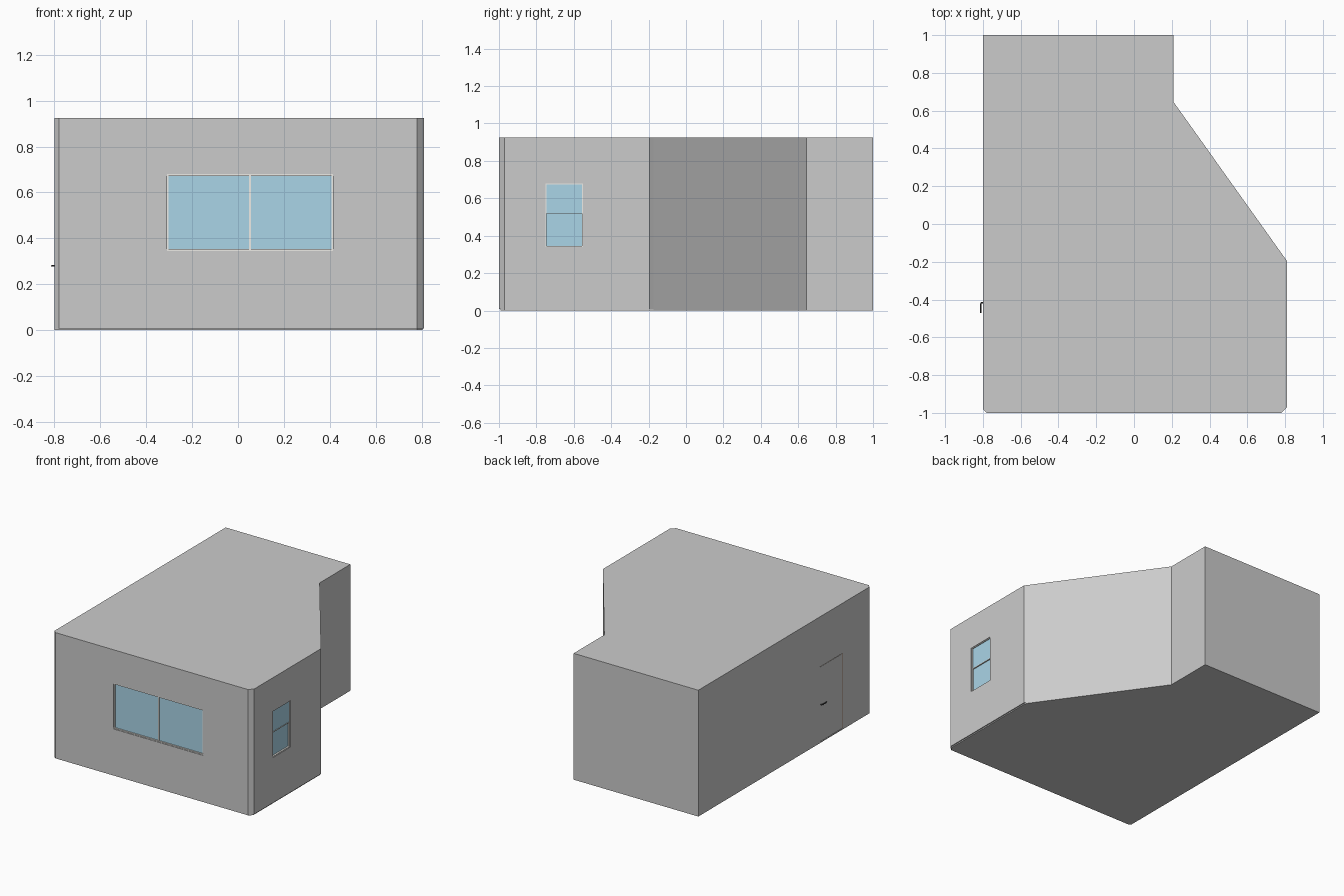
import bpy, bmesh
from mathutils import Vector

if "Cube" in bpy.data.objects:
    bpy.data.objects.remove(bpy.data.objects["Cube"])

HEIGHT = 0.925
WALL = 0.03
OUTLINE = [(-0.8, 1), (-0.8, -0.98), (-0.78, -1), (0.78, -1), (0.81, -0.97),
           (0.81, -0.195), (0.795, -0.175), (0.21, 0.645), (0.21, 1)]


def material(name, color):
    m = bpy.data.materials.new(name)
    m.diffuse_color = (*color, 1)
    m.use_nodes = True
    m.node_tree.nodes["Principled BSDF"].inputs["Base Color"].default_value = m.diffuse_color
    return m


GLASS = material("glass", (0.40, 0.66, 0.80))
FRAME = material("window_frame", (0.85, 0.84, 0.80))
WOOD = material("door_frame", (0.35, 0.22, 0.14))
METAL = material("dark_metal", (0.05, 0.05, 0.05))


def finish(name, bm, mat=None):
    bmesh.ops.recalc_face_normals(bm, faces=bm.faces)
    me = bpy.data.meshes.new(name)
    bm.to_mesh(me)
    bm.free()
    ob = bpy.data.objects.new(name, me)
    bpy.context.collection.objects.link(ob)
    if mat:
        me.materials.append(mat)
    return ob


def box(name, a, b, mat=None):
    a, b = Vector(a), Vector(b)
    bm = bmesh.new()
    bmesh.ops.create_cube(bm, size=1)
    for v in bm.verts:
        v.co = Vector(((a[i] + b[i]) / 2 + v.co[i] * (b[i] - a[i]) for i in range(3)))
    return finish(name, bm, mat)


def prism(name, outline, z0, z1, hollow=0):
    bm = bmesh.new()
    face = bm.faces.new([bm.verts.new((x, y, z0)) for x, y in outline])
    bm.normal_update()
    if hollow:
        bmesh.ops.inset_individual(bm, faces=[face], thickness=hollow, use_even_offset=True)
        bmesh.ops.delete(bm, geom=[face], context='FACES_ONLY')
    ext = bmesh.ops.extrude_face_region(bm, geom=bm.faces[:], use_keep_orig=True)
    top = [g for g in ext["geom"] if isinstance(g, bmesh.types.BMVert)]
    bmesh.ops.translate(bm, verts=top, vec=(0, 0, z1 - z0))
    return finish(name, bm)


# Shell: floor, walls, ceiling
floor_outline = [(min(x, 0.803), max(y, -0.993)) for x, y in OUTLINE]
prism("floor", floor_outline, 0, 0.009)
walls = prism("walls", OUTLINE, 0.008, HEIGHT - 0.01, WALL)
prism("ceiling", OUTLINE, HEIGHT - 0.01, HEIGHT)


def cut(name, a, b):
    cutter = box(name, a, b)
    cutter.hide_render = True
    cutter.hide_set(True)
    mod = walls.modifiers.new(name, 'BOOLEAN')
    mod.operation = 'DIFFERENCE'
    mod.solver = 'EXACT'
    mod.object = cutter


def front(u, d, z):
    return (u, -1 + d, z)


def side(u, d, z):
    return (0.81 - d, u, z)


def window(name, at, u0, u1, z0, z1, t, split):
    """Opening, edge bars, one dividing bar and two panes, d is depth into the wall."""
    cut(name + "_opening", at(u0, -0.05, z0), at(u1, 0.06, z1))

    def bar(part, ua, ub, za, zb, d0=0.004, d1=0.026, mat=FRAME):
        box(f"{name}_{part}", at(ua, d0, za), at(ub, d1, zb), mat)

    bar("left_jamb", u0, u0 + t, z0, z1, 0.007)
    bar("right_jamb", u1 - t, u1, z0, z1, 0.007)
    bar("head", u0, u1, z1 - t, z1)
    bar("sill", u0, u1, z0, z0 + t)
    if split == "vertical":
        m = (u0 + u1) / 2
        bar("mullion", m - t / 2, m + t / 2, z0, z1, 0.007)
        bar("left_pane", u0, m, z0, z1, 0.012, 0.018, GLASS)
        bar("right_pane", m, u1, z0, z1, 0.012, 0.018, GLASS)
    else:
        m = (z0 + z1) / 2 + 0.01
        bar("rail", u0, u1, m - t / 2, m + t / 2, 0.007)
        bar("upper_pane", u0, u1, m, z1, 0.01, 0.014, GLASS)
        bar("lower_pane", u0, u1, z0, m, 0.016, 0.02, GLASS)


window("front_window", front, -0.31, 0.415, 0.345, 0.68, 0.008, "vertical")
window("side_window", side, -0.75, -0.55, 0.34, 0.68, 0.005, "horizontal")

# Door in the left wall, nearly flush, in a thin frame
D0, D1, DTOP = -0.67, -0.40, 0.56
cut("door_opening", (-0.85, D0, -0.02), (-0.74, D1, DTOP))
for part, y0, y1, z0 in (("head", D0, D1, DTOP - 0.004),
                         ("front_jamb", D0, D0 + 0.004, 0.009),
                         ("back_jamb", D1 - 0.004, D1, 0.009)):
    box("door_" + part, (-0.797, y0, z0), (-0.77, y1, DTOP), WOOD)
box("door", (-0.799, D0 + 0.004, 0.01), (-0.775, D1 - 0.004, DTOP - 0.004))

# Bent lever handle
curve = bpy.data.curves.new("door_handle", 'CURVE')
curve.dimensions = '3D'
curve.bevel_depth = 0.004
curve.bevel_resolution = 1
curve.use_fill_caps = True
path = [(-0.797, -0.417), (-0.808, -0.417), (-0.811, -0.423), (-0.811, -0.47)]
spline = curve.splines.new('POLY')
spline.points.add(len(path) - 1)
for p, (x, y) in zip(spline.points, path):
    p.co = (x, y, 0.28, 1)
curve.materials.append(METAL)
bpy.context.collection.objects.link(bpy.data.objects.new("door_handle", curve))
